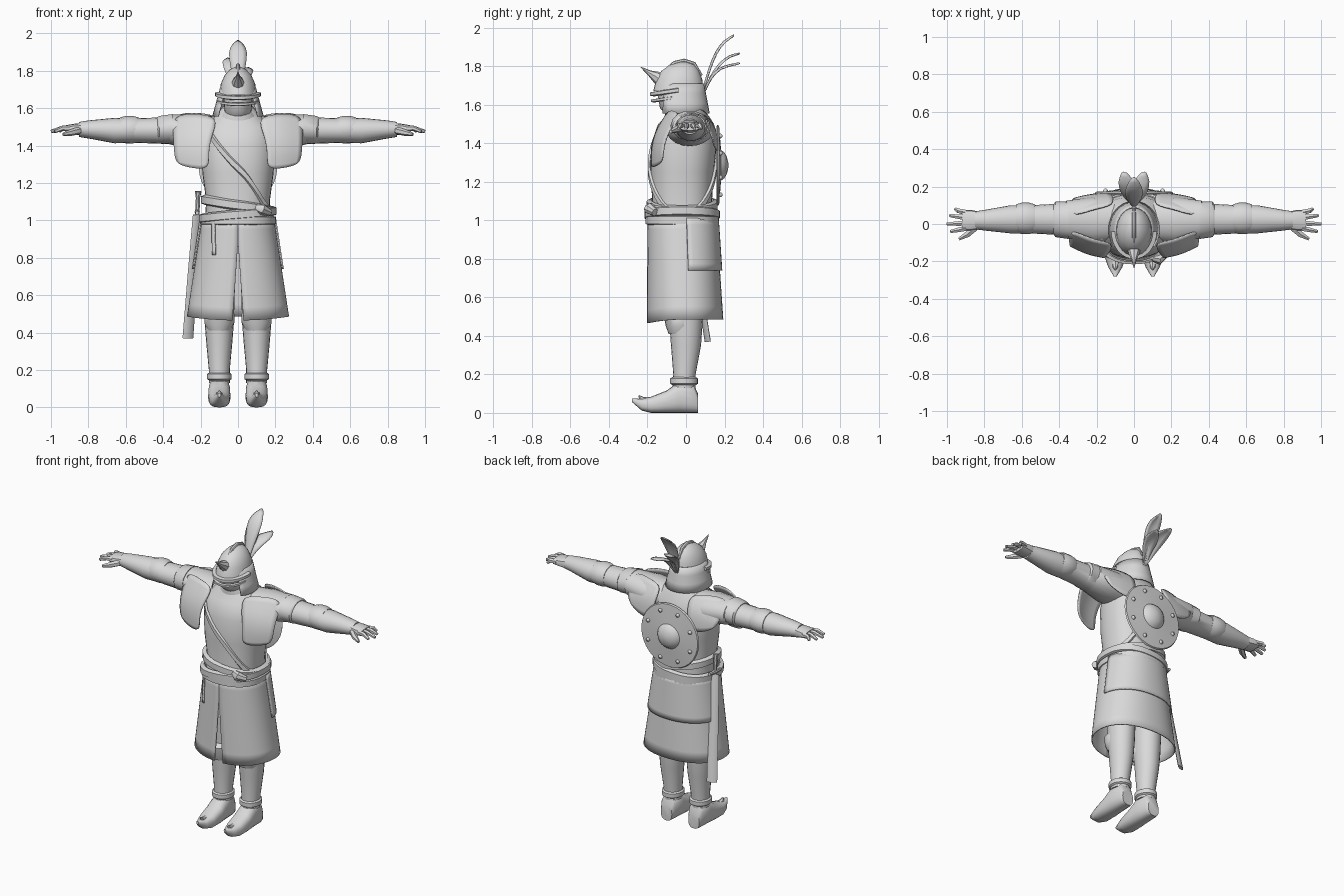
import bpy
import bmesh
from math import pi, sin, cos
from mathutils import Vector

default_cube = bpy.data.objects.get("Cube")
if default_cube:
    bpy.data.objects.remove(default_cube, do_unlink=True)

grey = bpy.data.materials.new("plain grey")
grey.use_nodes = True
grey.diffuse_color = (0.7, 0.7, 0.7, 1)
grey.node_tree.nodes["Principled BSDF"].inputs["Base Color"].default_value = grey.diffuse_color
parts = []


def surface(name, rows, closed=False, loop=False, caps=False, thick=0, subdiv=0, mirror=False):
    """Skin rows of points; closed joins each row's ends, loop joins last row to first."""
    bm = bmesh.new()
    grid = [[bm.verts.new(point) for point in row] for row in rows]
    height, width = len(grid), len(grid[0])
    for i in range(height if loop else height - 1):
        low, high = grid[i], grid[(i + 1) % height]
        for j in range(width if closed else width - 1):
            k = (j + 1) % width
            bm.faces.new((low[j], low[k], high[k], high[j]))
    if caps:
        bm.faces.new(grid[0])
        bm.faces.new(grid[-1])
    bmesh.ops.recalc_face_normals(bm, faces=bm.faces)
    mesh = bpy.data.meshes.new(name)
    bm.to_mesh(mesh)
    bm.free()
    mesh.materials.append(grey)
    part = bpy.data.objects.new(name, mesh)
    bpy.context.collection.objects.link(part)
    if subdiv:
        part.modifiers.new("Round", "SUBSURF").levels = subdiv
        part.modifiers["Round"].render_levels = subdiv
    if thick:
        shell = part.modifiers.new("Thickness", "SOLIDIFY")
        shell.thickness, shell.offset = thick, 0
    if mirror:
        part.modifiers.new("Mirror", "MIRROR")
    parts.append(part)
    return part


def oval(angle, rx, ry, power=2.0):
    """Point on a superellipse."""
    c, s = cos(angle), sin(angle)
    bend = lambda w: abs(w) ** (2 / power) * (1 if w > 0 else -1)
    return rx * bend(c), ry * bend(s)


def loft(name, axis, sections, n=20, power=2.0, mirror=False):
    """Ovals along an axis: (position, centre a, centre b, radius a, radius b)."""
    rows = []
    for t, a, b, ra, rb in sections:
        ring = []
        for i in range(n):
            p, q = oval(2 * pi * i / n, ra, rb, power)
            point = [a + p, b + q]
            point.insert("xyz".index(axis), t)
            ring.append(point)
        rows.append(ring)
    return surface(name, rows, closed=True, caps=True, mirror=mirror)


def tube(name, points, radii, n=8, flat=1.0, mirror=False):
    """Round or flattened bar through points."""
    points = [Vector(p) for p in points]
    rows = []
    for i, (point, radius) in enumerate(zip(points, radii)):
        along = points[min(i + 1, len(points) - 1)] - points[max(i - 1, 0)]
        turn = along.to_track_quat("Z", "X")
        rows.append([point + turn @ Vector((radius * flat * cos(2 * pi * j / n),
                                            radius * sin(2 * pi * j / n), 0)) for j in range(n)])
    return surface(name, rows, closed=True, caps=True, mirror=mirror)


def band(name, path, start, end, thick, height, n=40, mirror=False):
    """Flat strap following path(angle, offset)."""
    whole = abs(end - start - 2 * pi) < 0.01
    rows = []
    for i in range(n if whole else n + 1):
        angle = start + (end - start) * i / n
        inner, outer = Vector(path(angle, 0)), Vector(path(angle, thick))
        up, slim = Vector((0, 0, height / 2)), Vector((0, 0, height / 3))
        rows.append([inner - up, outer - slim, outer + slim, inner + up])
    return surface(name, rows, closed=True, loop=whole, caps=not whole, mirror=mirror)


def drape(name, point, span, top, bottom, nu=36, nv=8, thick=0.008):
    """Cloth hung between two heights; span(v) gives its angles."""
    rows = []
    for i in range(nv + 1):
        v = i / nv
        a, b = span(v)
        rows.append([point(a + (b - a) * j / nu, top + (bottom - top) * v) for j in range(nu + 1)])
    return surface(name, rows, thick=thick)


# Torso
torso = [(0.98, 0, -.02, .18, .17), (1.1, 0, -.02, .17, .155), (1.25, 0, -.02, .19, .165),
         (1.4, 0, -.01, .2, .17), (1.5, 0, 0, .19, .145), (1.56, 0, .01, .12, .09),
         (1.62, 0, 0, .07, .07)]
loft("torso", "z", torso, n=32, power=2.3)


def torso_point(angle, z, out=0):
    for low, high in zip(torso, torso[1:]):
        if z <= high[0]:
            break
    t = max(0, min(1, (z - low[0]) / (high[0] - low[0])))
    yc, rx, ry = [low[k] + (high[k] - low[k]) * t for k in (2, 3, 4)]
    x, y = oval(angle, rx + out, ry + out, 2.3)
    return x, y + yc, z


# Cross strap, sashes and belt
def strap_path(angle, out):
    z = 1.28 - 0.25 * cos(angle)
    return torso_point(angle, z, out + 0.002)


band("cross_strap", strap_path, 0, 2 * pi, 0.012, 0.05, n=48)
for name, z, tilt, grow in (("upper_sash", 1.08, -.03, .015), ("lower_sash", 1.03, .02, .02),
                            ("belt", 1.0, 0, .012)):
    band(name, lambda a, out: torso_point(a, z + tilt * cos(a), out + grow - 0.01),
         0, 2 * pi, 0.022, 0.055)
tube("sash_knot", [(.1, -.18, 1.07), (.13, -.19, 1.06), (.17, -.16, 1.04)], [.02, .03, .02])


# Coat skirt with front slit, back layer and hanging tie
def skirt_point(angle, z, out=0):
    v = (1.0 - z) / 0.52
    x, y = oval(angle, .19 + .08 * v + out, .175 + .02 * v + out, 2.2)
    return x, y - .02 + .015 * v, z - 0.02 * v * (1 - cos(angle) ** 2) * (sin(angle) < 0)


def slit_span(v):
    gap = 0.09 * max(0, v - 0.25) / 0.75
    return -pi / 2 + gap, 3 * pi / 2 - gap


drape("coat_skirt", skirt_point, slit_span, 1.02, 0.485, nu=56)
drape("back_skirt_layer", lambda a, z: skirt_point(a, z, 0.012),
      lambda v: (0.1, pi - 0.1), 1.01, 0.74, nu=24)
drape("hanging_tie", lambda a, z: skirt_point(a, z, 0.01),
      lambda v: (-2.3 + .12 * v, -2.2 + .12 * v), 1.0, 0.82, nu=2)

# Legs, knee guards and curled boots
loft("leg", "z", [(.13, .1, -.01, .056, .06), (.2, .1, -.008, .056, .058), (.35, .1, 0, .07, .078),
                  (.45, .1, 0, .078, .085), (.7, .1, 0, .085, .1)], mirror=True)
loft("knee_guard", "z", [(.41, .1, -.03, .06, .06), (.45, .1, -.03, .08, .075),
                         (.5, .1, -.035, .08, .08), (.53, .1, -.02, .06, .06)], mirror=True)
loft("boot", "y", [(.062, .1, .05, .04, .05), (.04, .1, .075, .052, .075),
                   (-.04, .1, .08, .058, .08), (-.1, .1, .058, .06, .058),
                   (-.18, .1, .042, .055, .042), (-.23, .1, .042, .038, .03),
                   (-.28, .1, .066, .008, .01)], power=2.6, mirror=True)
tube("toe_curl", [(.1, -.2, .06), (.1, -.23, .07), (.1, -.245, .09)], [.025, .016, .003],
     mirror=True)


def ankle_path(angle, out):
    return .1 + (.056 + out) * cos(angle), -.01 + (.062 + out) * sin(angle), .165


band("ankle_cuff", ankle_path, 0, 2 * pi, 0.01, 0.04, n=20, mirror=True)

# Arms, elbow guards and hands
loft("arm", "x", [(.1, .02, 1.47, .11, .085), (.22, .02, 1.475, .125, .09),
                  (.36, .025, 1.485, .1, .08), (.37, .025, 1.48, .085, .072),
                  (.56, .025, 1.48, .075, .065), (.66, .025, 1.48, .075, .068),
                  (.8, .02, 1.486, .055, .048), (.85, .02, 1.486, .048, .04)], mirror=True)
loft("elbow_guard", "x", [(.53, .03, 1.485, .075, .065), (.56, .03, 1.485, .084, .073),
                          (.6, .03, 1.485, .084, .073), (.63, .03, 1.485, .075, .066)],
     n=12, mirror=True)
loft("upper_arm_plate", "x", [(.35, .02, 1.49, .1, .08), (.42, .025, 1.485, .095, .075),
                              (.43, .025, 1.485, .08, .07)], n=14, mirror=True)
loft("palm", "x", [(.82, .02, 1.487, .045, .035), (.87, .02, 1.487, .055, .03),
                   (.92, .02, 1.487, .055, .022)], n=12, power=2.6, mirror=True)
for name, y, tip, reach in (("index_finger", -.023, -.04, .98), ("middle_finger", .005, .0, 1.0),
                            ("ring_finger", .034, .045, .985), ("little_finger", .062, .08, .955)):
    tube(name, [(.9, y, 1.49), (.94, (y + tip) / 2, 1.492), (reach, tip, 1.475)],
         [.016, .014, .009], n=6, mirror=True)
tube("thumb", [(.85, -.02, 1.48), (.89, -.055, 1.47), (.935, -.08, 1.46)], [.02, .018, .009],
     n=6, mirror=True)

# Shoulder capes, front and back
surface("front_shoulder_cape", [
    [(.1, -.1, 1.55), (.22, -.09, 1.57), (.35, -.02, 1.565)],
    [(.14, -.16, 1.46), (.24, -.15, 1.46), (.345, -.1, 1.45)],
    [(.16, -.18, 1.36), (.25, -.165, 1.36), (.34, -.12, 1.36)],
    [(.15, -.18, 1.27), (.25, -.16, 1.28), (.33, -.12, 1.3)]],
    thick=0.008, subdiv=2, mirror=True)
surface("back_shoulder_cape", [
    [(.1, .1, 1.56), (.22, .08, 1.575), (.35, .03, 1.57)],
    [(.12, .16, 1.48), (.24, .155, 1.48), (.34, .13, 1.47)],
    [(.13, .165, 1.35), (.22, .16, 1.36), (.31, .14, 1.4)]],
    thick=0.008, subdiv=2, mirror=True)

# Head and scarf
loft("head", "z", [(1.54, 0, -.02, .06, .07), (1.58, 0, -.045, .072, .09),
                   (1.64, 0, -.045, .078, .1), (1.72, 0, -.04, .08, .1)])
loft("neck_scarf", "z", [(1.52, 0, 0, .12, .11), (1.56, 0, -.01, .1, .1),
                         (1.59, 0, -.02, .075, .085)])

# Helmet dome, visor, neck guard, ridge and front spike
loft("helmet_dome", "z", [(1.67, 0, -.04, .1, .13), (1.73, 0, -.035, .092, .12),
                          (1.775, 0, -.03, .072, .098), (1.805, 0, -.02, .045, .065),
                          (1.822, 0, -.015, .012, .02)], n=28)


def visor_path(angle, out):
    return (.1 + out) * cos(angle), -.04 + (.125 + out) * sin(angle), 1.675 + .02 * sin(angle)


band("helmet_visor", visor_path, pi, 2 * pi, 0.022, 0.025, n=24)
band("face_bar", lambda a, out: Vector(visor_path(a, out)) - Vector((0, 0, .035)),
     pi + 0.25, 2 * pi - 0.25, 0.016, 0.018, n=20)


def guard_point(angle, z):
    v = (1.71 - z) / 0.16
    return (.092 + .043 * v) * cos(angle), -.03 + (.12 + .03 * v) * sin(angle), z


drape("neck_guard", guard_point, lambda v: (-.75 + .1 * v, pi + .75 - .1 * v), 1.71, 1.555, nu=20, nv=3)
tube("helmet_ridge", [(0, -.1, 1.785), (0, -.06, 1.815), (0, -.01, 1.827), (0, .04, 1.812),
                      (0, .08, 1.75)], [.008, .012, .012, .012, .008])
tube("helmet_spike", [(0, -.12, 1.72), (0, -.16, 1.748), (0, -.19, 1.765), (0, -.235, 1.795)],
     [.04, .028, .014, .002])


# Feather plume
def feather(name, spine, widths, spread):
    rows = []
    for i, ((y, z), w) in enumerate(zip(spine, widths)):
        x = spread * i / (len(spine) - 1)
        rows.append([(x - w, y + .01, z - .008), (x, y, z), (x + w, y + .01, z - .008)])
    surface(name, rows, thick=0.006, subdiv=1)


blade = (.008, .03, .05, .045, .008)
feather("middle_feather", [(.085, 1.68), (.11, 1.78), (.15, 1.88), (.19, 1.935), (.245, 1.965)], blade, 0)
for side, drop in ((-1, 0), (1, .05)):
    feather("left_feather" if side > 0 else "right_feather",
            [(.09, 1.67), (.12, 1.75), (.17, 1.82 - drop / 2), (.22, 1.86 - drop), (.275, 1.87 - drop)],
            blade, side * .055)

# Round shield on the back
disc = ((.158, .2), (.163, .21), (.172, .205), (.182, .08), (.198, .068), (.212, .045), (.22, .012))
loft("shield", "y", [(y, 0, 1.285, r, r) for y, r in disc], n=32)
for i in range(8):
    a = pi / 8 + i * pi / 4
    x, z = .165 * cos(a), 1.285 + .165 * sin(a)
    loft("shield_rivet", "y", [(.165, x, z, .014, .014), (.182, x, z, .012, .012),
                               (.19, x, z, .004, .004)], n=8)

# Sheathed sword at the right hip
top, tip = Vector((-.218, .01, 1.03)), Vector((-.268, .113, .37))
tube("scabbard", [top, top.lerp(tip, 0.5), tip], [.026, .03, .032], flat=0.3)
tube("sword_grip", [top, (-.214, 0, 1.12), (-.213, -.005, 1.155)], [.013, .012, .018])
tube("sword_guard", [(-.218, -.05, 1.04), (-.218, .01, 1.045), (-.218, .07, 1.05)], [.01, .014, .01])

# Smooth shading with crisp edges
bpy.ops.object.select_all(action="DESELECT")
for part in parts:
    part.select_set(True)
bpy.context.view_layer.objects.active = parts[0]
bpy.ops.object.shade_smooth_by_angle(angle=0.7)
